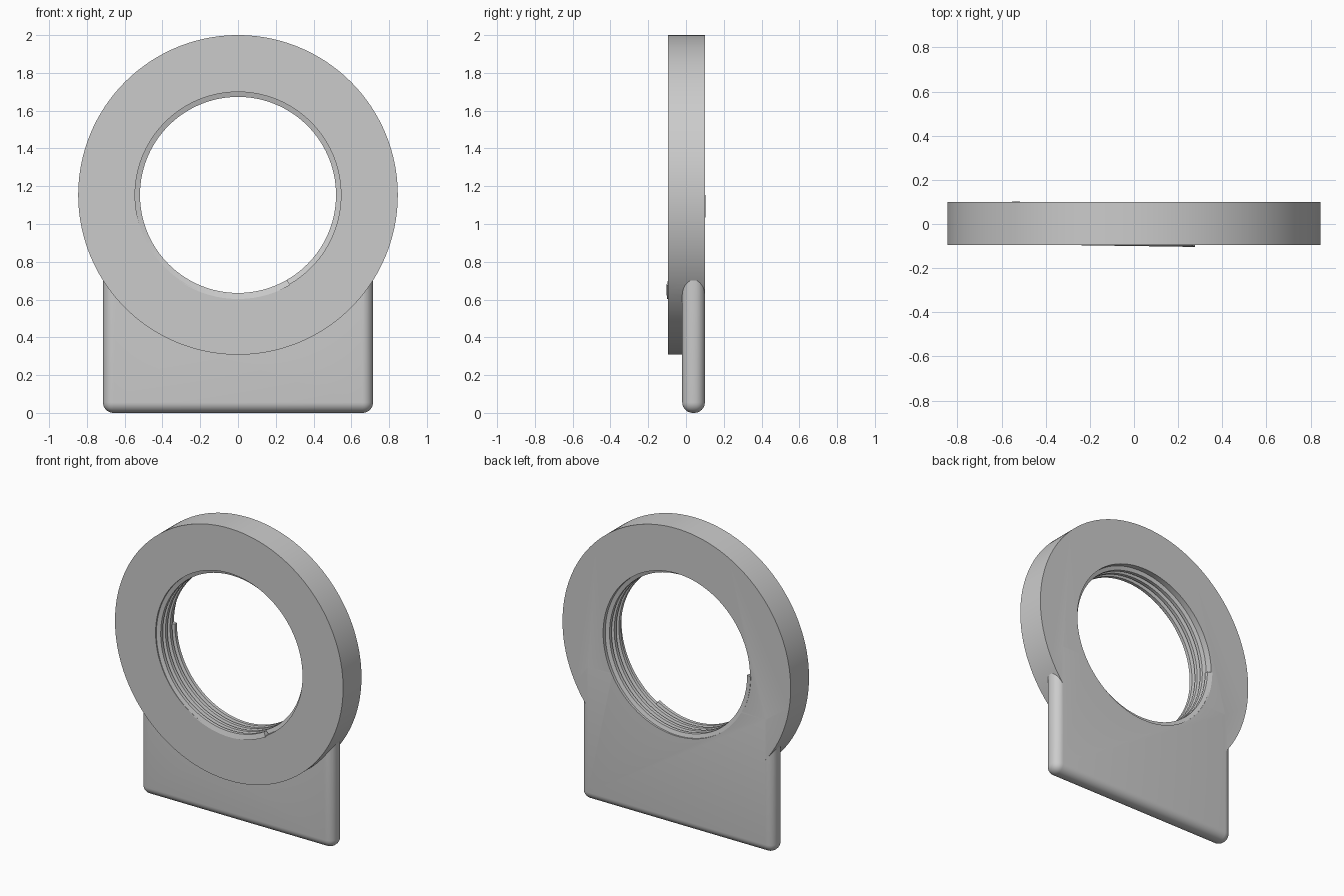
import bpy
import bmesh
import math
from mathutils import Matrix

if "Cube" in bpy.data.objects:
    bpy.data.objects.remove(bpy.data.objects["Cube"], do_unlink=True)

CENTRE_Z, OUTER, BORE, CREST = 1.154, 0.846, 0.545, 0.519
FRONT, BACK = -0.095, 0.1

grey = bpy.data.materials.new("plain grey")
grey.use_nodes = True
colour = (0.6, 0.6, 0.6, 1)
grey.diffuse_color = colour
grey.node_tree.nodes["Principled BSDF"].inputs["Base Color"].default_value = colour


def add_object(name, bm):
    bmesh.ops.recalc_face_normals(bm, faces=bm.faces)
    mesh = bpy.data.meshes.new(name)
    bm.to_mesh(mesh)
    bm.free()
    mesh.materials.append(grey)
    obj = bpy.data.objects.new(name, mesh)
    bpy.context.collection.objects.link(obj)
    return obj


def disc(name, radius, y0, y1):
    bm = bmesh.new()
    place = Matrix.Translation((0, (y0 + y1) / 2, CENTRE_Z)) @ Matrix.Rotation(math.pi / 2, 4, "X")
    bmesh.ops.create_cone(bm, cap_ends=True, segments=160, radius1=radius,
                          radius2=radius, depth=y1 - y0, matrix=place)
    return add_object(name, bm)


def apply_modifier(obj, kind, **settings):
    mod = obj.modifiers.new(kind.title(), kind)
    for key, value in settings.items():
        setattr(mod, key, value)
    bpy.context.view_layer.objects.active = obj
    bpy.ops.object.modifier_apply(modifier=mod.name)


def smooth(obj):
    bpy.ops.object.select_all(action="DESELECT")
    obj.select_set(True)
    bpy.context.view_layer.objects.active = obj
    bpy.ops.object.shade_smooth_by_angle(angle=math.radians(30))


# Rounded base plate, flush with the back of the ring
bm = bmesh.new()
size = Matrix.Diagonal((1.43, 0.12, 0.95, 1))
bmesh.ops.create_cube(bm, size=1, matrix=Matrix.Translation((0, 0.04, 0.475)) @ size)
plate = add_object("base_plate", bm)
apply_modifier(plate, "BEVEL", width=0.056, segments=8)

# Ring joined to the plate, then bored through
body = disc("ring_body", OUTER, FRONT, BACK)
bore = disc("bore_cutter", BORE, -0.3, 0.3)
apply_modifier(body, "BOOLEAN", operation="UNION", object=plate, solver="EXACT")
apply_modifier(body, "BOOLEAN", operation="DIFFERENCE", object=bore, solver="EXACT")
for helper in (plate, bore):
    bpy.data.objects.remove(helper, do_unlink=True)
smooth(body)

# Internal screw thread: a trapezoid swept along a helix
PITCH, TURNS, STEPS = 0.05, 3 + 1 / 3, 400
START_Y, START_ANGLE = -0.0835, math.radians(-60)
profile = [(BORE + 0.006, -0.0205), (CREST, -0.011), (CREST, 0.011), (BORE + 0.006, 0.0205)]
bm = bmesh.new()
rows = []
for i in range(STEPS + 1):
    turn = TURNS * i / STEPS
    angle = START_ANGLE - 2 * math.pi * turn
    rows.append([bm.verts.new((r * math.cos(angle), START_Y + PITCH * turn + dy,
                               CENTRE_Z + r * math.sin(angle))) for r, dy in profile])
for a, b in zip(rows, rows[1:]):
    for j in range(4):
        k = (j + 1) % 4
        bm.faces.new((a[j], a[k], b[k], b[j]))
bm.faces.new(rows[0])
bm.faces.new(rows[-1][::-1])
smooth(add_object("screw_thread", bm))
